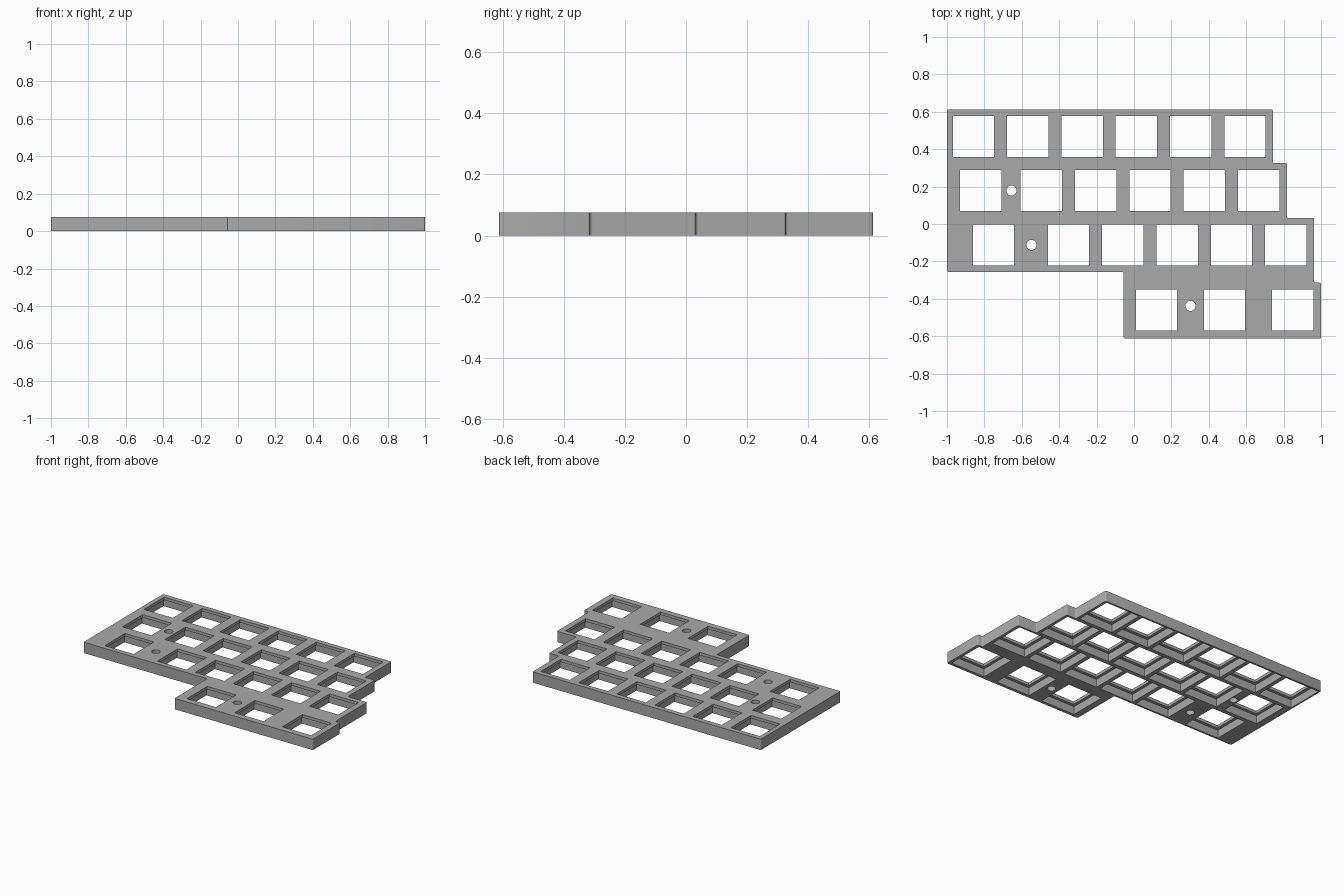
import bpy, bmesh
from mathutils import Matrix

if "Cube" in bpy.data.objects:
    bpy.data.objects.remove(bpy.data.objects["Cube"], do_unlink=True)

HEIGHT = 0.075
LIP = 0.02        # thin top web that holds each switch
OPENING = 0.221   # square hole through the web
POCKET = 0.262    # wider clearance under the web
PITCH = 0.2903

grey = bpy.data.materials.new("plate grey")
grey.use_nodes = True
colour = (0.4, 0.4, 0.4, 1)
grey.diffuse_color = colour
grey.node_tree.nodes["Principled BSDF"].inputs["Base Color"].default_value = colour


def make_object(name, bm):
    bmesh.ops.recalc_face_normals(bm, faces=bm.faces)
    mesh = bpy.data.meshes.new(name)
    bm.to_mesh(mesh)
    bm.free()
    obj = bpy.data.objects.new(name, mesh)
    bpy.context.collection.objects.link(obj)
    mesh.materials.append(grey)
    return obj


def square_cutter(name, centres, size, bottom, top):
    bm = bmesh.new()
    for x, y in centres:
        m = Matrix.Translation((x, y, (bottom + top) / 2)) @ Matrix.Diagonal((size, size, top - bottom, 1))
        bmesh.ops.create_cube(bm, size=1, matrix=m)
    return make_object(name, bm)


def round_cutter(name, centres, radius):
    bm = bmesh.new()
    for x, y in centres:
        bmesh.ops.create_cone(bm, cap_ends=True, segments=32, radius1=radius, radius2=radius,
                              depth=0.4, matrix=Matrix.Translation((x, y, 0)))
    return make_object(name, bm)


# Stepped outline of the plate
outline = [(-1, 0.612), (-1, -0.256), (-0.056, -0.256), (-0.056, -0.612), (1, -0.612), (1, -0.314),
           (0.963, -0.314), (0.963, 0.032), (0.817, 0.032), (0.817, 0.326), (0.743, 0.326), (0.743, 0.612)]
bm = bmesh.new()
face = bm.faces.new([bm.verts.new((x, y, 0)) for x, y in outline])
extruded = bmesh.ops.extrude_face_region(bm, geom=[face])["geom"]
bmesh.ops.translate(bm, verts=[v for v in extruded if isinstance(v, bmesh.types.BMVert)], vec=(0, 0, HEIGHT))
# Slightly rounded upright corners
corners = [e for e in bm.edges if abs(e.verts[0].co.z - e.verts[1].co.z) > 0.01]
bmesh.ops.bevel(bm, geom=corners, offset=0.008, segments=3, affect='EDGES', profile=0.5)
plate = make_object("key_plate", bm)

# Switch positions, row by row
keys = [(-0.858 + PITCH * i, 0.468) for i in range(6)]
keys += [(-0.82, 0.179)] + [(-0.495 + PITCH * i, 0.179) for i in range(5)]
keys += [(-0.751, -0.112)] + [(-0.35 + PITCH * i, -0.112) for i in range(5)]
keys += [(0.12 + 0.364 * i, -0.46) for i in range(3)]
screws = [(-0.655, 0.179), (-0.548, -0.112), (0.302, -0.438)]

# Cut the pockets, the openings and the screw holes
cutters = [square_cutter("pocket_cutter", keys, POCKET, -0.1, HEIGHT - LIP),
           square_cutter("opening_cutter", keys, OPENING, -0.2, 0.2),
           round_cutter("screw_hole_cutter", screws, 0.027)]
bpy.ops.object.select_all(action='DESELECT')
bpy.context.view_layer.objects.active = plate
plate.select_set(True)
for cutter in cutters:
    cutter.hide_render = True
    mod = plate.modifiers.new(cutter.name, 'BOOLEAN')
    mod.operation = 'DIFFERENCE'
    mod.solver = 'EXACT'
    mod.object = cutter
    bpy.ops.object.modifier_apply(modifier=mod.name)
    bpy.data.objects.remove(cutter, do_unlink=True)

bpy.ops.object.shade_smooth_by_angle(angle=0.6)
